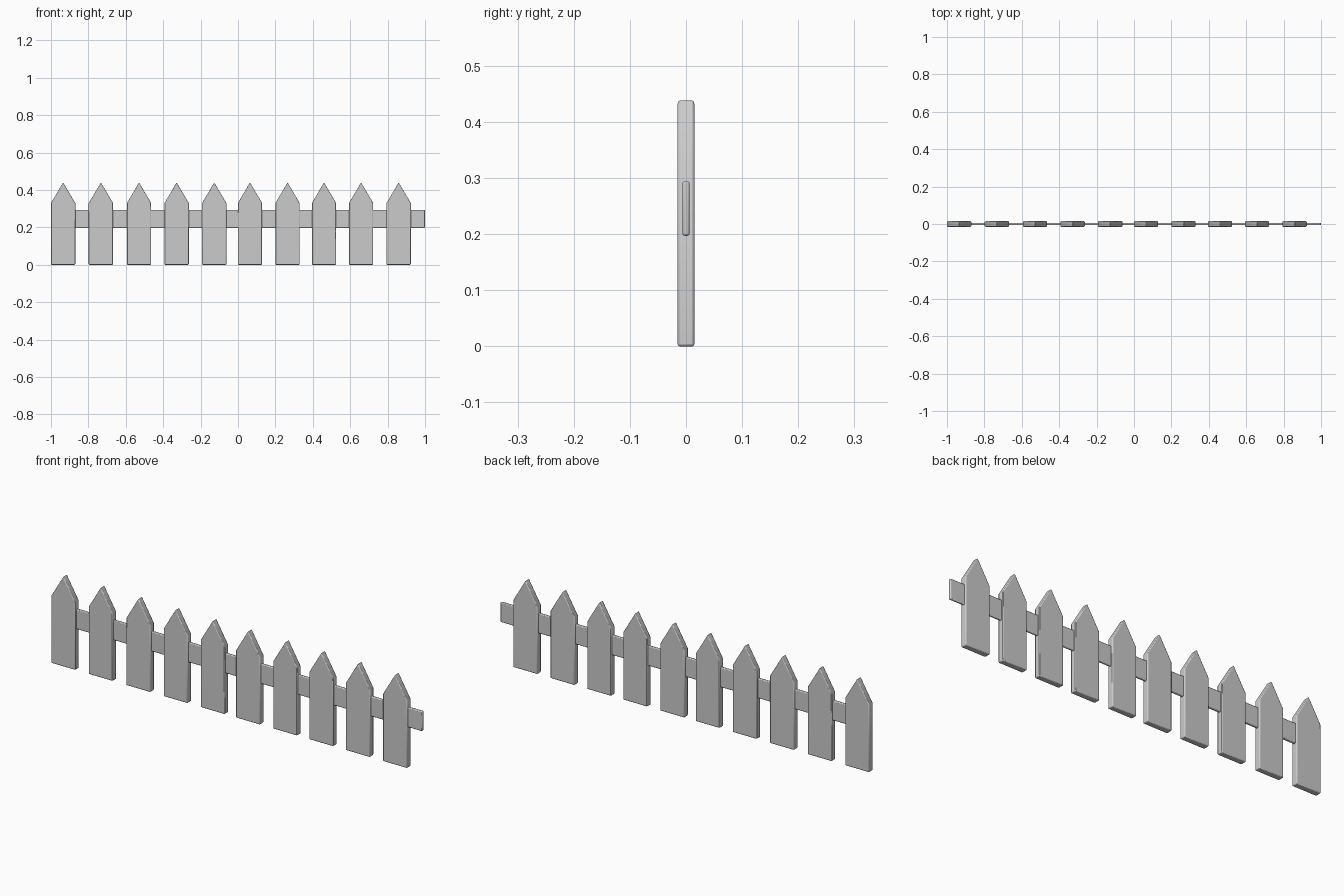
import bpy, bmesh, math

if "Cube" in bpy.data.objects:
    bpy.data.objects.remove(bpy.data.objects["Cube"])

def prism(name, profile, half_depth, bevel):
    """Extrude an x-z outline through y and soften its sharp edges."""
    bm = bmesh.new()
    front = bm.faces.new([bm.verts.new((x, -half_depth, z)) for x, z in profile])
    ext = bmesh.ops.extrude_face_region(bm, geom=[front])
    moved = [g for g in ext["geom"] if isinstance(g, bmesh.types.BMVert)]
    bmesh.ops.translate(bm, verts=moved, vec=(0, 2 * half_depth, 0))
    bmesh.ops.recalc_face_normals(bm, faces=bm.faces)
    mesh = bpy.data.meshes.new(name)
    bm.to_mesh(mesh)
    bm.free()
    ob = bpy.data.objects.new(name, mesh)
    bpy.context.collection.objects.link(ob)
    mod = ob.modifiers.new("soft_edges", "BEVEL")
    mod.width = bevel
    mod.segments = 2
    mod.limit_method = "ANGLE"
    mod.angle_limit = math.radians(45)
    bpy.context.view_layer.objects.active = ob
    ob.select_set(True)
    bpy.ops.object.shade_smooth_by_angle(angle=math.radians(35))
    ob.select_set(False)
    return ob

# Pointed pickets, slightly uneven spacing
W = 0.065
outline = [(-W, 0), (W, 0), (W, 0.33), (0, 0.44), (-W, 0.33)]
centres = [-0.935, -0.733, -0.529, -0.328, -0.127, 0.064, 0.265, 0.46, 0.658, 0.859]
first = prism("picket", outline, 0.015, 0.004)
first.location.x = centres[0]
for x in centres[1:]:
    picket = first.copy()
    picket.location.x = x
    bpy.context.collection.objects.link(picket)

# Thin rail through the pickets, sticking out at the right end
prism("rail", [(-0.93, 0.197), (1, 0.197), (1, 0.294), (-0.93, 0.294)], 0.0065, 0.004)
